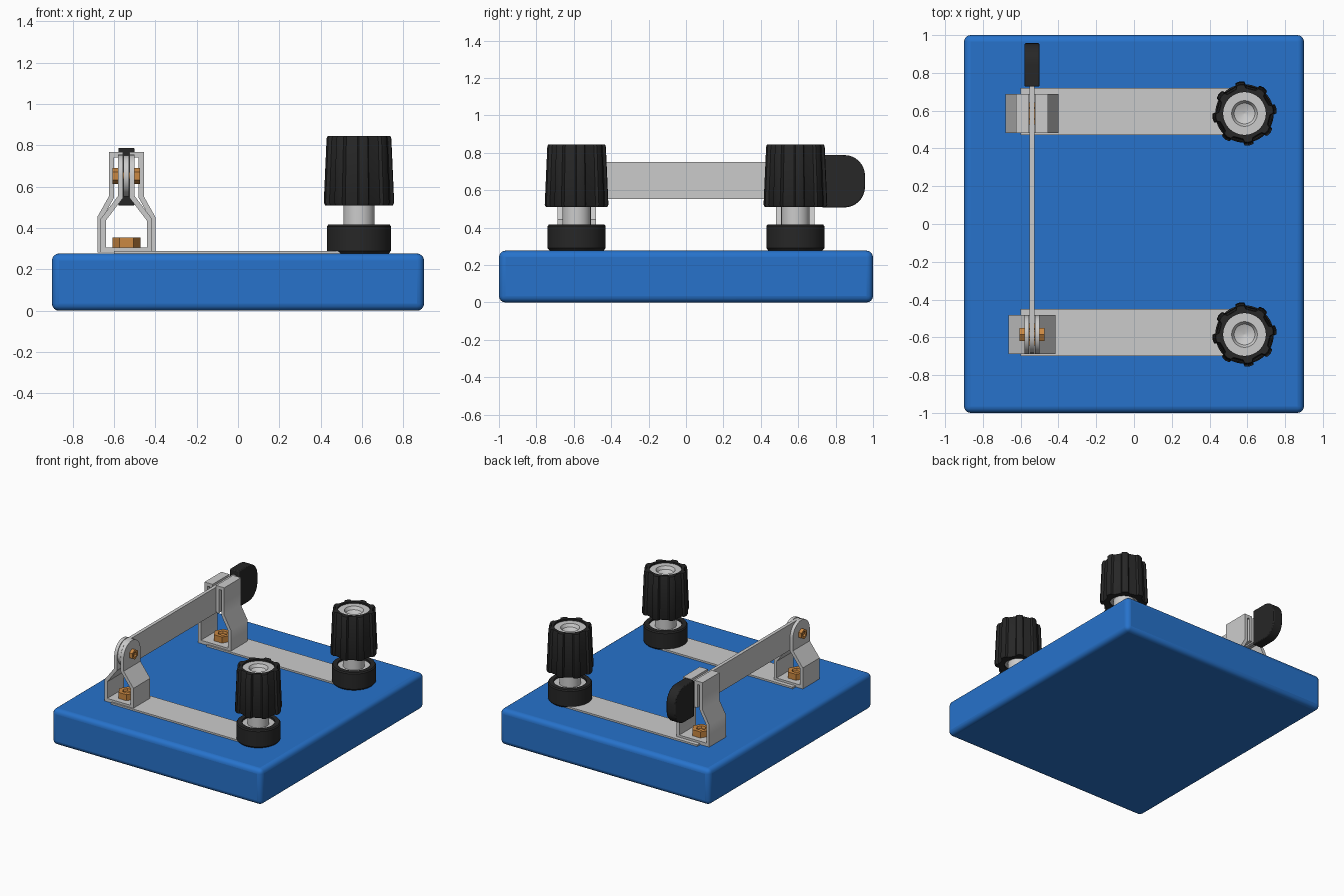
import bpy, bmesh
from math import sin, cos, pi, radians
from mathutils import Vector, Matrix

if "Cube" in bpy.data.objects:
    bpy.data.objects.remove(bpy.data.objects["Cube"])

def material(name, rgb):
    m = bpy.data.materials.new(name)
    m.diffuse_color = (*rgb, 1)
    m.use_nodes = True
    m.node_tree.nodes["Principled BSDF"].inputs["Base Color"].default_value = m.diffuse_color
    return m

BLUE = material("blue_plastic", (0.02, 0.17, 0.6))
BLACK = material("black_plastic", (0.02, 0.02, 0.02))
BRASS = material("brass", (0.6, 0.25, 0.055))
CX, CY = -0.54, 0.585          # switch line x, terminal distance in y

def finish(bm, name, mat=None, bevel=0, segments=3):
    bmesh.ops.recalc_face_normals(bm, faces=bm.faces)
    me = bpy.data.meshes.new(name)
    bm.to_mesh(me)
    bm.free()
    ob = bpy.data.objects.new(name, me)
    bpy.context.collection.objects.link(ob)
    if mat:
        me.materials.append(mat)
    if bevel:
        b = ob.modifiers.new("bevel", 'BEVEL')
        b.width, b.segments = bevel, segments
        b.limit_method, b.angle_limit = 'ANGLE', radians(50)
    bpy.ops.object.select_all(action='DESELECT')
    ob.select_set(True)
    bpy.context.view_layer.objects.active = ob
    bpy.ops.object.shade_smooth_by_angle(angle=radians(32))
    return ob

def prism(name, pts, axis, lo, hi, mat=None, bevel=0, segments=3):
    """Extrude a 2D outline along x (pts = y,z), y (pts = x,z) or z (pts = x,y)."""
    place = {'x': lambda a, b: (lo, a, b), 'y': lambda a, b: (a, lo, b),
             'z': lambda a, b: (a, b, lo)}[axis]
    bm = bmesh.new()
    f = bm.faces.new([bm.verts.new(place(a, b)) for a, b in pts])
    out = bmesh.ops.extrude_face_region(bm, geom=[f])
    d = Vector([(hi - lo) * (axis == k) for k in 'xyz'])
    bmesh.ops.translate(bm, vec=d, verts=[v for v in out['geom'] if isinstance(v, bmesh.types.BMVert)])
    return finish(bm, name, mat, bevel, segments)

def box(name, x0, x1, y0, y1, z0, z1, **kw):
    return prism(name, [(x0, y0), (x1, y0), (x1, y1), (x0, y1)], 'z', z0, z1, **kw)

def loft(name, rings, matrix, mat=None, closed=False):
    bm = bmesh.new()
    vs = [[bm.verts.new(p) for p in r] for r in rings]
    n = len(vs[0])
    for a, b in zip(vs, vs[1:] + (vs[:1] if closed else [])):
        for i in range(n):
            j = (i + 1) % n
            bm.faces.new((a[i], a[j], b[j], b[i]))
    if not closed:
        bm.faces.new(vs[0])
        bm.faces.new(vs[-1])
    bm.transform(matrix)
    return finish(bm, name, mat)

def ring(r, z, n):
    return [(r * cos(2 * pi * i / n), r * sin(2 * pi * i / n), z) for i in range(n)]

def lathe(name, prof, matrix, mat=None, n=48):
    return loft(name, [ring(r, z, n) for r, z in prof], matrix, mat)

def ribbon(path, t):
    """Thicken an open 2D path into a mitred outline."""
    p = [Vector(q) for q in path]
    left, right = [], []
    for i, q in enumerate(p):
        d1 = (q - p[i - 1]).normalized() if i else (p[1] - q).normalized()
        d2 = (p[i + 1] - q).normalized() if i < len(p) - 1 else d1
        n1, n2 = Vector((-d1.y, d1.x)), Vector((-d2.y, d2.x))
        m = (n1 + n2).normalized()
        m *= t / 2 / m.dot(n1)
        left.append(q + m)
        right.append(q - m)
    return left + right[::-1]

def symmetric(half):
    return [(CX - x, z) for x, z in half] + [(CX + x, z) for x, z in half[::-1]]

def arc(cx, cy, r, a0, a1, n=16):
    return [(cx + r * cos(radians(a0 + (a1 - a0) * i / n)),
             cy + r * sin(radians(a0 + (a1 - a0) * i / n))) for i in range(n + 1)]

# Base block
box("base", -0.9, 0.9, -1, 1, 0, 0.277, mat=BLUE, bevel=0.035, segments=4)

def fluted(scale, z, n=8):
    out = []
    for k in range(n):
        for a, r in ((-11, .151), (-8, .168), (0, .172), (8, .168), (11, .151), (22.5, .147)):
            t = radians(8 + 45 * k + a)
            out.append((r * scale * cos(t), r * scale * sin(t), z))
    return out

NUT = [(0.068, 0), (0.068, 0.047), (0.036, 0.047), (0.03, 0.03)]
for s, side in ((-1, "front"), (1, "back")):
    yc = s * CY
    at = Matrix.Translation((0.585, yc, 0))
    # Conductor strip
    yo = 0.595 if s > 0 else -0.575
    box(side + "_strip", -0.6, 0.6, yo - 0.125, yo + 0.125, 0.274, 0.29)
    # Terminal: collar, washer, post and fluted knob
    lathe(side + "_collar", [(0.13, 0.276), (0.145, 0.278), (0.155, 0.29), (0.155, 0.408), (0.148, 0.417),
                             (0.115, 0.417), (0.115, 0.39)], at, BLACK)
    lathe(side + "_washer", [(0.115, 0.385), (0.115, 0.402)], at)
    lathe(side + "_post", [(0.076, 0.39), (0.076, 0.53), (0.113, 0.53), (0.113, 0.832),
                           (0.068, 0.832), (0.055, 0.81), (0.004, 0.79)], at)
    loft(side + "_knob", [ring(0.1, 0.515, 48), fluted(0.96, 0.51), fluted(1, 0.522), fluted(0.92, 0.832),
                          fluted(0.89, 0.845), ring(0.113, 0.845, 48), ring(0.113, 0.82, 48)],
         at, BLACK, closed=True)
    # Hex bolt holding the clip
    lathe(side + "_bolt", NUT, Matrix.Translation((CX, yc, 0.307)), BRASS, n=6)

# Back clip: sprung jaws folded over at the top
jaw = [(0.028, 0.56), (0.028, 0.754), (0.072, 0.754), (0.072, 0.55), (0.128, 0.45), (0.128, 0.294)]
prism("back_clip", ribbon(symmetric(jaw), 0.025), 'y', CY - 0.103, CY + 0.103)

# Front clip: hinge with two rounded ears
hinge = [(0.028, 0.57), (0.028, 0.55), (0.112, 0.44), (0.112, 0.294)]
prism("front_clip", ribbon(symmetric(hinge), 0.025), 'y', -CY - 0.103, -CY + 0.103)
ear = arc(-CY, 0.652, 0.103, 0, 180) + [(-CY - 0.103, 0.56), (-CY + 0.103, 0.56)]
for s, side in ((-1, "left"), (1, "right")):
    x0, x1 = sorted((CX + s * 0.0155, CX + s * 0.0405))
    prism(side + "_hinge_ear", ear, 'x', x0, x1)
    # Hinge pin heads
    m = Matrix.Translation((CX + s * 0.04, -CY, 0.652)) @ Matrix.Rotation(s * pi / 2, 4, 'Y')
    lathe(side + "_hinge_nut", [(0.039, 0), (0.039, 0.026), (0.02, 0.026), (0.017, 0.015)], m, BRASS, n=6)
pin = Matrix.Translation((CX - 0.045, -CY, 0.652)) @ Matrix.Rotation(pi / 2, 4, 'Y')
lathe("hinge_pin", [(0.018, 0), (0.018, 0.09)], pin, BRASS, n=16)

# Blade with rounded hinge end
prism("blade", arc(-CY, 0.652, 0.1, 90, 270) + [(0.8, 0.552), (0.8, 0.752)], 'x', CX - 0.013, CX + 0.013)

# Handle with rounded outer end
grip = [(0.727, 0.508)] + arc(0.847, 0.618, 0.11, -90, 0, 8) + arc(0.847, 0.678, 0.11, 0, 90, 8) + [(0.727, 0.788)]
prism("handle", grip, 'x', CX - 0.039, CX + 0.039, BLACK, bevel=0.006, segments=2)
